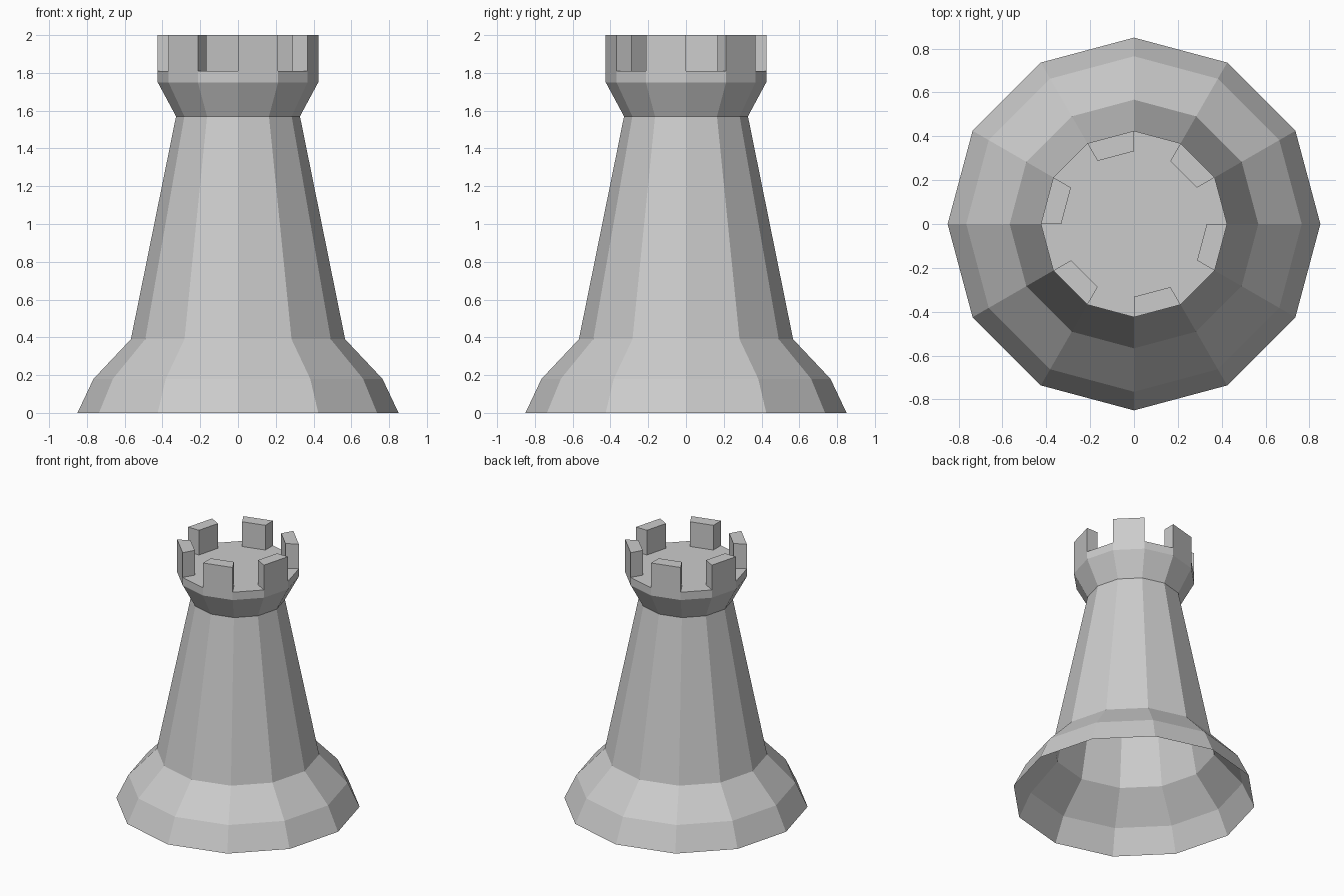
import bpy, bmesh
from math import cos, sin, tau

if "Cube" in bpy.data.objects:
    bpy.data.objects.remove(bpy.data.objects["Cube"])

SIDES = 12
# (radius, height) outline from the open foot to the battlement floor
PROFILE = [(0.85, 0.0), (0.765, 0.18), (0.567, 0.39), (0.328, 1.57),
           (0.425, 1.75), (0.425, 1.81), (0.332, 1.81)]
TOP = 2.0

bm = bmesh.new()


def ring(radius, z):
    return [bm.verts.new((radius * cos(tau * i / SIDES),
                          radius * sin(tau * i / SIDES), z)) for i in range(SIDES)]


def bridge(lower, upper):
    faces = []
    for i in range(SIDES):
        j = (i + 1) % SIDES
        faces.append(bm.faces.new((lower[i], lower[j], upper[j], upper[i])))
    return faces


# Flared foot, tapering body, collar and floor rim
rings = [ring(r, z) for r, z in PROFILE]
for lower, upper in zip(rings, rings[1:]):
    rim = bridge(lower, upper)

# Flat battlement floor; the underside stays open
bm.faces.new(rings[-1])

# Battlements: raise every second segment of the floor rim
raised = bmesh.ops.extrude_discrete_faces(bm, faces=rim[1::2])["faces"]
for face in raised:
    base = list(face.verts)
    for v in base:
        v.co.z = TOP

# Side walls of each battlement, joined to the rim below
for k, face in enumerate(raised):
    for v in face.verts:
        assert v.co.z == TOP

mesh = bpy.data.meshes.new("castle_tower")
bm.normal_update()
bm.to_mesh(mesh)
bm.free()
tower = bpy.data.objects.new("castle_tower", mesh)
bpy.context.collection.objects.link(tower)
